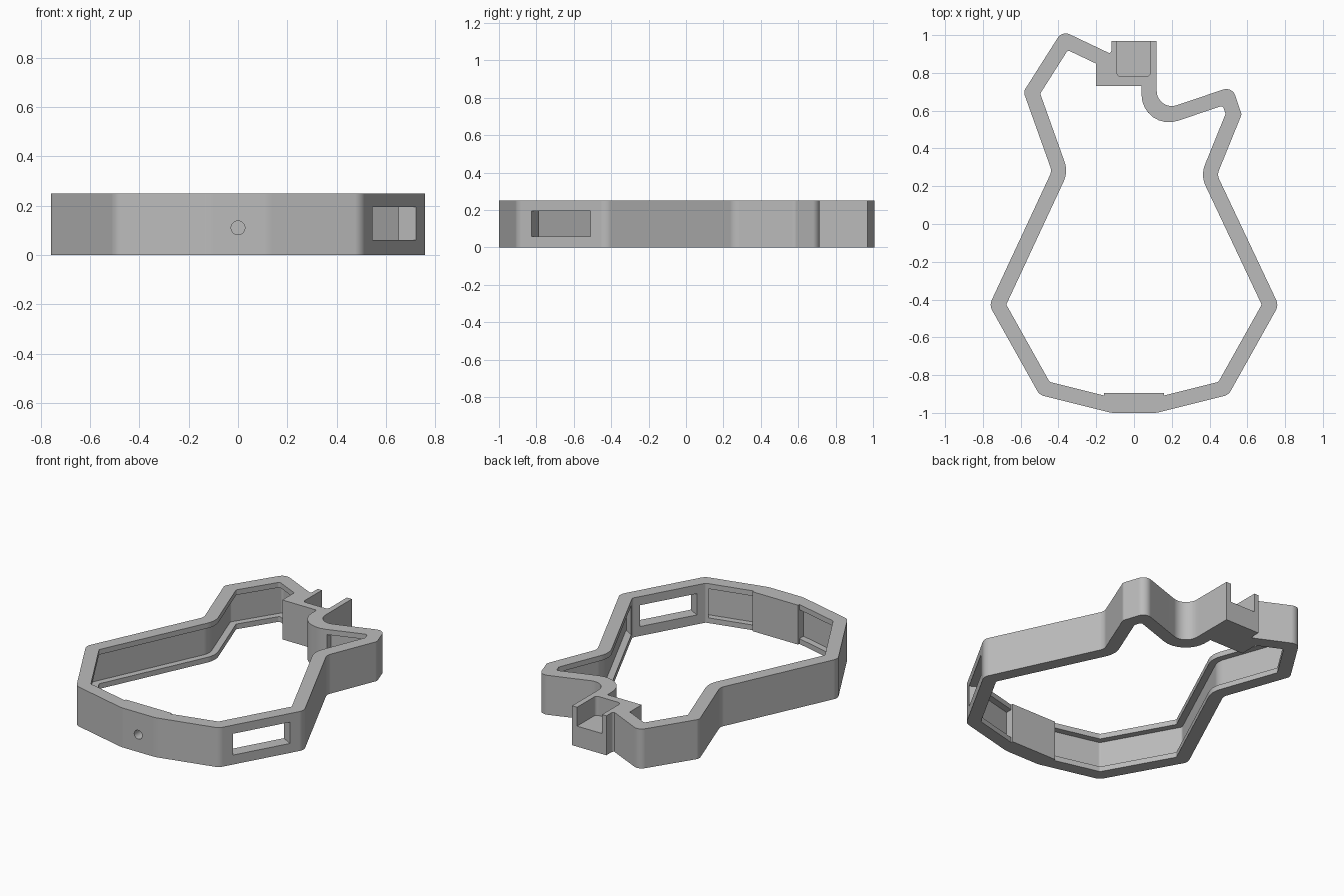
import bpy, bmesh, math
from mathutils import Matrix, Vector

cube = bpy.data.objects.get("Cube")
if cube:
    bpy.data.objects.remove(cube, do_unlink=True)

HEIGHT, WALL, SKIN, LIP = 0.25, 0.08, 0.04, 0.033

grey = bpy.data.materials.new("plain_grey")
grey.use_nodes = True
colour = (0.5, 0.5, 0.5, 1)
grey.diffuse_color = colour
grey.node_tree.nodes["Principled BSDF"].inputs["Base Color"].default_value = colour


def edge_dirs(pts, i):
    """Unit directions of the edges before and after corner i."""
    a, b, c = pts[i - 1], pts[i], pts[(i + 1) % len(pts)]
    return (b - a).normalized(), (c - b).normalized()


def offset(corners, d):
    """Move a counter-clockwise outline inward, adjusting the corner radii."""
    pts = [Vector(c[:2]) for c in corners]
    out = []
    for i, (x, y, r) in enumerate(corners):
        u, v = edge_dirs(pts, i)
        n1, n2 = Vector((-u.y, u.x)), Vector((-v.y, v.x))
        p = pts[i] + (n1 + n2) * d / (1 + n1.dot(n2))
        convex = u.x * v.y - u.y * v.x > 0
        out.append((p.x, p.y, max(r - d, 0.015) if convex else r + d))
    return out


def rounded(corners, steps=8):
    """Replace each corner with a tangent arc of its radius."""
    pts = [Vector(c[:2]) for c in corners]
    out = []
    for i, (x, y, r) in enumerate(corners):
        p = pts[i]
        if r == 0:
            out.append(p)
            continue
        u, v = edge_dirs(pts, i)
        turn = math.atan2(u.x * v.y - u.y * v.x, u.dot(v))
        room = min((p - pts[i - 1]).length, (pts[(i + 1) % len(pts)] - p).length)
        t = min(r * math.tan(abs(turn) / 2), room * 0.8)
        r = t / math.tan(abs(turn) / 2)
        s = 1 if turn > 0 else -1
        start = p - u * t
        centre = start + Vector((-u.y, u.x)) * r * s
        arm = start - centre
        for k in range(steps + 1):
            a = turn * k / steps
            ca, sa = math.cos(a), math.sin(a)
            out.append(centre + Vector((arm.x * ca - arm.y * sa, arm.x * sa + arm.y * ca)))
    return out


def add_object(name, bm):
    mesh = bpy.data.meshes.new(name)
    bmesh.ops.recalc_face_normals(bm, faces=bm.faces)
    bm.to_mesh(mesh)
    bm.free()
    mesh.materials.append(grey)
    obj = bpy.data.objects.new(name, mesh)
    bpy.context.collection.objects.link(obj)
    return obj


def prism(name, corners, z0, z1):
    bm = bmesh.new()
    face = bm.faces.new([bm.verts.new((p.x, p.y, z0)) for p in rounded(corners)])
    top = bmesh.ops.extrude_face_region(bm, geom=[face])["geom"]
    verts = [g for g in top if isinstance(g, bmesh.types.BMVert)]
    bmesh.ops.translate(bm, verts=verts, vec=(0, 0, z1 - z0))
    return add_object(name, bm)


def box(name, x0, x1, y0, y1, z0, z1):
    return prism(name, [(x0, y0, 0), (x1, y0, 0), (x1, y1, 0), (x0, y1, 0)], z0, z1)


def combine(target, tool, operation):
    """Apply a boolean and discard the tool."""
    tool.hide_render = True
    mod = target.modifiers.new("join", "BOOLEAN")
    mod.operation, mod.solver, mod.object = operation, "EXACT", tool
    bpy.context.view_layer.update()
    deps = bpy.context.evaluated_depsgraph_get()
    mesh = bpy.data.meshes.new_from_object(target.evaluated_get(deps))
    target.modifiers.clear()
    target.data = mesh
    bpy.data.objects.remove(tool, do_unlink=True)


# Outer outline: x, y, corner radius
outline = [
    (-0.12, -1, 0.15), (0.12, -1, 0.15), (0.5, -0.905, 0.06), (0.766, -0.43, 0.06),
    (0.44, 0.26, 0.06), (0.57, 0.58, 0.03), (0.52, 0.728, 0.05), (0.12, 0.593, 0.08),
    (0.12, 0.785, 0.02), (-0.38, 1.023, 0.05), (-0.585, 0.7, 0.04), (-0.435, 0.28, 0.06),
    (-0.766, -0.43, 0.06), (-0.5, -0.905, 0.06),
]
frame = prism("frame", outline, 0, HEIGHT)

# Inner recess between the lips, left solid at the window wall, front and clip
recess = prism("recess_cutter", offset(outline, SKIN), LIP, HEIGHT - LIP)
wall_a, wall_b = Vector(outline[2][:2]), Vector(outline[3][:2])
along = (wall_b - wall_a).normalized()
inward = Vector((-along.y, along.x))


def wall_box(name, length, d0, d1, z0, z1):
    """Box lying along the window wall, between two depths from its outside."""
    mid = (wall_a + wall_b) / 2
    h = along * length / 2
    pts = [mid - h + inward * d0, mid + h + inward * d0,
           mid + h + inward * d1, mid - h + inward * d1]
    return prism(name, [(p.x, p.y, 0) for p in pts], z0, z1)


combine(recess, wall_box("window_keep", 0.5, -0.1, 0.1, -0.1, 0.4), "DIFFERENCE")
combine(recess, box("front_keep", -0.16, 0.16, -1.1, -0.8, -0.1, 0.4), "DIFFERENCE")
combine(recess, box("clip_keep", -0.22, 0.24, 0.5, 1.1, -0.1, 0.4), "DIFFERENCE")
combine(frame, recess, "DIFFERENCE")
combine(frame, prism("opening_cutter", offset(outline, WALL), -0.1, 0.4), "DIFFERENCE")

# Thickened front block and its blind hole
combine(frame, box("front_block", -0.16, 0.16, -0.97, -0.895, 0, HEIGHT), "UNION")
bm = bmesh.new()
bmesh.ops.create_cone(bm, cap_ends=True, segments=32, radius1=0.028, radius2=0.028, depth=0.14)
bmesh.ops.rotate(bm, verts=bm.verts, matrix=Matrix.Rotation(math.pi / 2, 3, "X"))
bmesh.ops.translate(bm, verts=bm.verts, vec=(0, -1.005, 0.11))
combine(frame, add_object("hole_cutter", bm), "DIFFERENCE")

# Side window
combine(frame, wall_box("window_cutter", 0.362, -0.1, 0.2, 0.06, 0.195), "DIFFERENCE")

# Rear clip block with a slot open to the top and back
clip = [(-0.2, 0.73, 0), (0.12, 0.73, 0), (0.12, 0.97, 0),
        (-0.12, 0.97, 0), (-0.12, 0.89, 0.02), (-0.2, 0.925, 0)]
combine(frame, prism("clip_block", clip, 0, HEIGHT), "UNION")
slot = [(-0.09, 0.78, 0.02), (0.085, 0.78, 0.02), (0.085, 1.1, 0), (-0.09, 1.1, 0)]
combine(frame, prism("slot_cutter", slot, 0.13, 0.4), "DIFFERENCE")

# Smooth rounded corners, crisp edges
bpy.ops.object.select_all(action="DESELECT")
frame.select_set(True)
bpy.context.view_layer.objects.active = frame
bpy.ops.object.shade_smooth_by_angle(angle=math.radians(25))
normals = frame.modifiers.new("even_normals", "WEIGHTED_NORMAL")
normals.keep_sharp = True
